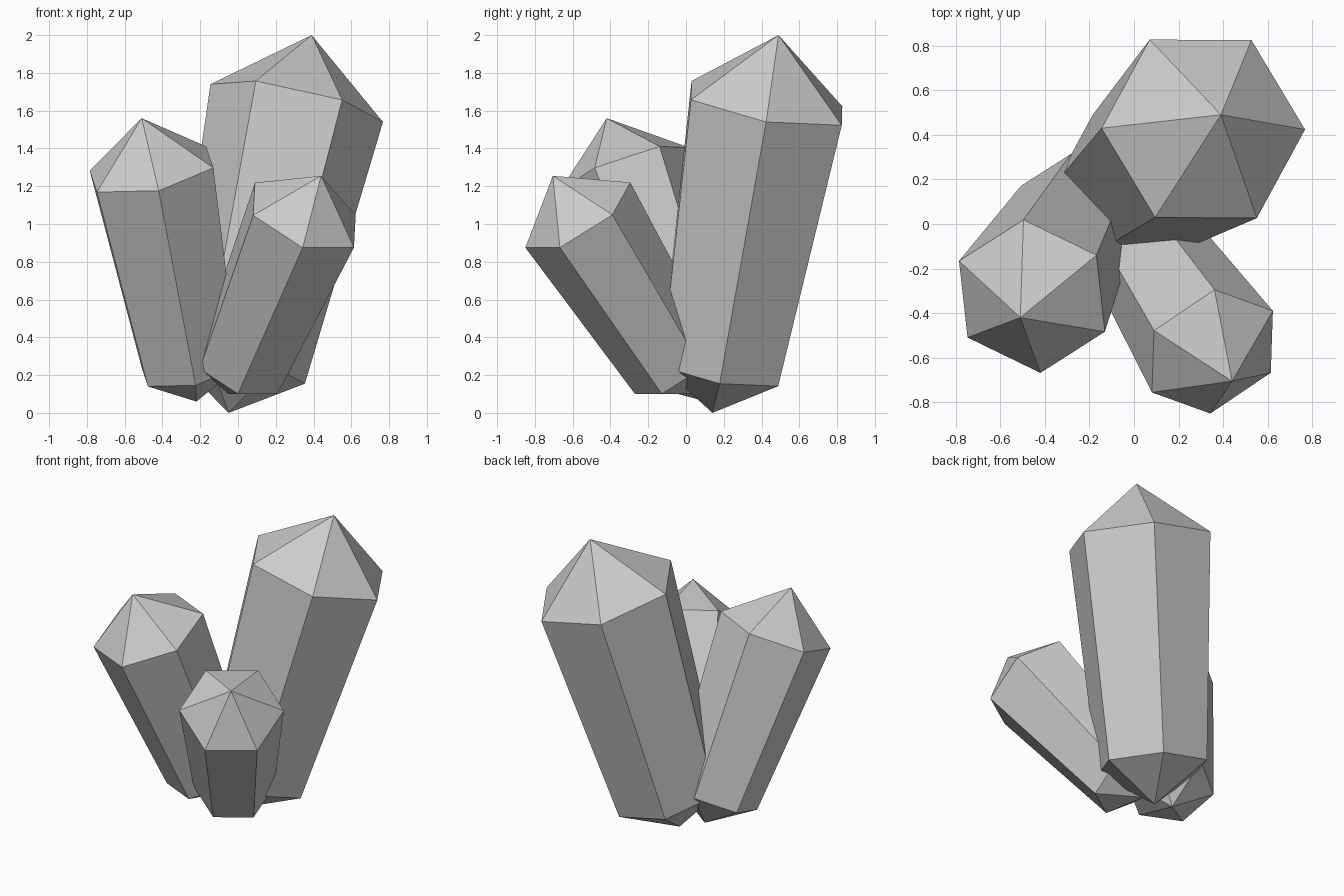
import bpy, bmesh, math
from mathutils import Vector

if "Cube" in bpy.data.objects:
    bpy.data.objects.remove(bpy.data.objects["Cube"])


def crystal(name, base, apex, corner):
    """Six-sided tapered prism with a point at both ends; corner is one upper shoulder vertex."""
    base, apex, corner = Vector(base), Vector(apex), Vector(corner)
    span = apex - base
    length, axis = span.length, span.normalized()
    u = corner - base
    u = (u - axis * u.dot(axis)).normalized()
    v = axis.cross(u)
    bm = bmesh.new()

    def ring(t, radius):
        c = base + span * t
        return [bm.verts.new(c + radius * length * (u * math.cos(i * math.pi / 3) + v * math.sin(i * math.pi / 3)))
                for i in range(6)]

    foot, tip = bm.verts.new(base), bm.verts.new(apex)
    low, high = ring(0.116, 0.174), ring(0.82, 0.225)
    for i in range(6):
        j = (i + 1) % 6
        bm.faces.new((foot, low[j], low[i]))
        bm.faces.new((low[i], low[j], high[j], high[i]))
        bm.faces.new((high[i], high[j], tip))
    mesh = bpy.data.meshes.new(name)
    bm.to_mesh(mesh)
    bm.free()
    bpy.context.collection.objects.link(bpy.data.objects.new(name, mesh))


# Large rear crystal, medium left crystal, small front crystal
crystal("large_crystal", (-0.05, 0.14, 0.0), (0.39, 0.49, 2.0), (0.77, 0.425, 1.545))
crystal("medium_crystal", (-0.22, 0.11, 0.06), (-0.51, -0.42, 1.56), (-0.13, -0.485, 1.30))
crystal("small_crystal", (-0.05, 0.03, 0.10), (0.44, -0.705, 1.255), (0.61, -0.665, 0.875))
